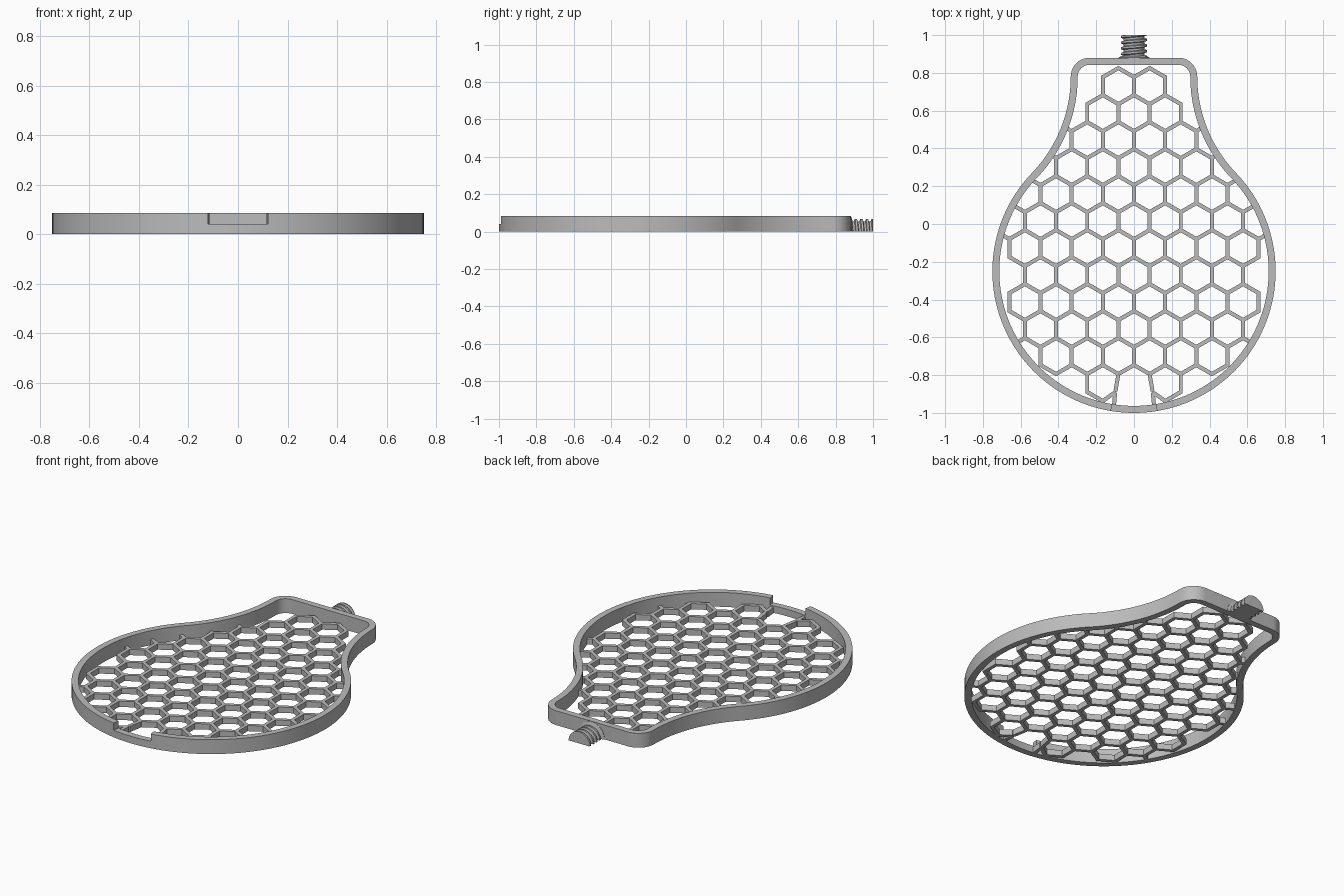
import bpy
import bmesh
import math
from mathutils import Vector

if "Cube" in bpy.data.objects:
    bpy.data.objects.remove(bpy.data.objects["Cube"])

HEIGHT = 0.085
FLOOR = 0.042
MESH_HEIGHT = 0.034
WALL = 0.037

grey = bpy.data.materials.new("plain_grey")
grey.use_nodes = True
grey.diffuse_color = (0.5, 0.5, 0.5, 1)
grey.node_tree.nodes["Principled BSDF"].inputs["Base Color"].default_value = (0.5, 0.5, 0.5, 1)


def finish(name, bm, smooth=True):
    bmesh.ops.recalc_face_normals(bm, faces=bm.faces)
    mesh = bpy.data.meshes.new(name)
    bm.to_mesh(mesh)
    bm.free()
    mesh.materials.append(grey)
    obj = bpy.data.objects.new(name, mesh)
    bpy.context.collection.objects.link(obj)
    if smooth:
        bpy.ops.object.select_all(action='DESELECT')
        obj.select_set(True)
        bpy.context.view_layer.objects.active = obj
        bpy.ops.object.shade_smooth_by_angle(angle=math.radians(30))
    return obj


def prism(bm, points, height):
    """Upright prism over a flat outline."""
    low = [bm.verts.new((p[0], p[1], 0)) for p in points]
    high = [bm.verts.new((p[0], p[1], height)) for p in points]
    bm.faces.new(low)
    bm.faces.new(high)
    n = len(points)
    for i in range(n):
        j = (i + 1) % n
        bm.faces.new((low[i], low[j], high[j], high[i]))


def arc(cx, cy, outer, inner, start, end, steps):
    """Pairs of outer and inner wall points along an arc."""
    pairs = []
    for i in range(steps + 1):
        a = start + (end - start) * i / steps
        d = Vector((math.cos(a), math.sin(a)))
        c = Vector((cx, cy))
        pairs.append((c + d * outer, c + d * inner))
    return pairs


def wall(name, pairs, height):
    """Rectangular wall swept along pairs, closed at both ends."""
    bm = bmesh.new()
    rings = []
    for o, i in pairs:
        rings.append([bm.verts.new((p.x, p.y, z))
                      for p, z in ((o, 0), (o, height), (i, height), (i, 0))])
    for a, b in zip(rings, rings[1:]):
        for k in range(4):
            m = (k + 1) % 4
            bm.faces.new((a[k], a[m], b[m], b[k]))
    bm.faces.new(rings[0])
    bm.faces.new(rings[-1])
    return finish(name, bm)


# Pear-shaped rim: round belly, hollow shoulder, rounded top corner, mirrored
BELLY = (0, -0.25)
SHOULDER = (1.071, 0.78)
gap = math.asin(0.122 / 0.75)
touch = math.atan2(SHOULDER[1] - BELLY[1], SHOULDER[0])
half = arc(*BELLY, 0.75, 0.75 - WALL, gap - math.pi / 2, touch, 48)
half += arc(*SHOULDER, 0.736, 0.736 + WALL, math.pi + touch, math.pi, 20)[1:]
half += arc(0.235, 0.78, 0.1, 0.1 - WALL, 0, math.pi / 2, 10)[1:]
flip = Vector((-1, 1))
wall("rim", half + [(o * flip, i * flip) for o, i in reversed(half)], HEIGHT)

# Lower piece of rim across the notch
wall("notch_sill", arc(*BELLY, 0.75, 0.75 - WALL,
                       -math.pi / 2 - gap, -math.pi / 2 + gap, 8), FLOOR)

# Honeycomb: cells on an integer lattice, each shared rib kept once
PITCH = 0.165
SIDE = PITCH / math.sqrt(3)
RIB = 0.021
ROWS = [2, 3, 4, 5, 6, 7, 8, 7, 8, 7, 6, 3]
CORNERS = [(0, 2), (1, 1), (1, -1), (0, -2), (-1, -1), (-1, 1)]


def place(node):
    x, y = node
    p = Vector((x * PITCH / 2, 0.73 + y * SIDE / 2))
    if abs(x) == 1 and y == -3 * 11 - 1:
        p.x *= 1.2
    return p


ribs = set()
for row, count in enumerate(ROWS):
    for i in range(count):
        cx = 2 * i - (count - 1)
        if row == 11 and cx == 0:
            continue
        ring = [(cx + dx, -3 * row + dy) for dx, dy in CORNERS]
        for a, b in zip(ring, ring[1:] + ring[:1]):
            ribs.add(tuple(sorted((a, b))))

bars = [(place(a), place(b), True) for a, b in sorted(ribs)]
spokes = {}
for a, b in sorted(ribs):
    spokes.setdefault(a, []).append((place(b) - place(a)).normalized())
    spokes.setdefault(b, []).append((place(a) - place(b)).normalized())

# Short stubs tying the outer cells to the rim: row, side of cell, length
STUBS = [(2, 1, 0.04), (3, 1, 0.03), (4, 1, 0.06), (5, 1, 0.075), (6, 1, 0.05), (9, -1, 0.05)]
for side in (-1, 1):
    for row, up, length in STUBS:
        node = (side * ROWS[row], -3 * row + up)
        d = Vector((side * math.sqrt(3) / 2, up / 2))
        bars.append((place(node), place(node) + d * length, False))
        spokes[node].append(d)
    node = (side, -34)
    d = Vector((side * 0.1, -1)).normalized()
    bars.append((place(node), place(node) + d * 0.07, False))
    spokes[node].append(d)

bm = bmesh.new()
tuck = RIB / 2 / math.sqrt(3)
for a, b, mitred in bars:
    d = (b - a).normalized()
    n = Vector((-d.y, d.x)) * RIB / 2
    outline = [a, a + d * tuck - n]
    if mitred:
        outline += [b - d * tuck - n, b, b - d * tuck + n]
    else:
        outline += [b - n, b + n]
    prism(bm, outline + [a + d * tuck + n], MESH_HEIGHT)

# Fill the outer corner where only two ribs meet
for node, dirs in spokes.items():
    if len(dirs) == 2:
        p = place(node)
        d = -(dirs[0] + dirs[1]).normalized()
        n = Vector((-d.y, d.x)) * RIB / 2
        prism(bm, [p, p + d * tuck - n, p + d * 2 * tuck, p + d * tuck + n], MESH_HEIGHT)
finish("honeycomb", bm, smooth=False)

# Half-round threaded stud with a flat underside
START, END, LEAD = 0.865, 1.0, 0.03
ROOT, CREST = 0.055, 0.069
STEPS = 20
profile = []
for k in range(-1, 7):
    for part, r in ((0, ROOT), (0.35, ROOT), (0.5, CREST), (0.85, CREST)):
        profile.append((START + (k + part) * LEAD, r))
bm = bmesh.new()
rings = []
for y, r in profile:
    ring = []
    for s in range(STEPS + 1):
        a = math.pi * s / STEPS
        yy = min(END, max(START, y - LEAD * a / math.tau))
        ring.append(bm.verts.new((r * math.cos(a), yy, r * math.sin(a))))
    rings.append(ring)
for a, b in zip(rings, rings[1:]):
    for s in range(STEPS + 1):
        t = (s + 1) % (STEPS + 1)
        bm.faces.new((a[s], a[t], b[t], b[s]))
bm.faces.new(rings[0])
bm.faces.new(rings[-1])
bmesh.ops.dissolve_degenerate(bm, dist=0.00001, edges=bm.edges)
finish("threaded_stud", bm)

# Small collar where the stud meets the rim
bm = bmesh.new()
collar = []
for y, r in ((0.87, 0.083), (0.882, 0.083), (0.89, 0.06)):
    collar.append([bm.verts.new((r * math.cos(math.pi * s / STEPS), y,
                                 min(HEIGHT, r * math.sin(math.pi * s / STEPS))))
                   for s in range(STEPS + 1)])
for a, b in zip(collar, collar[1:]):
    for s in range(STEPS + 1):
        t = (s + 1) % (STEPS + 1)
        bm.faces.new((a[s], a[t], b[t], b[s]))
bm.faces.new(collar[0])
bm.faces.new(collar[-1])
finish("stud_collar", bm)
